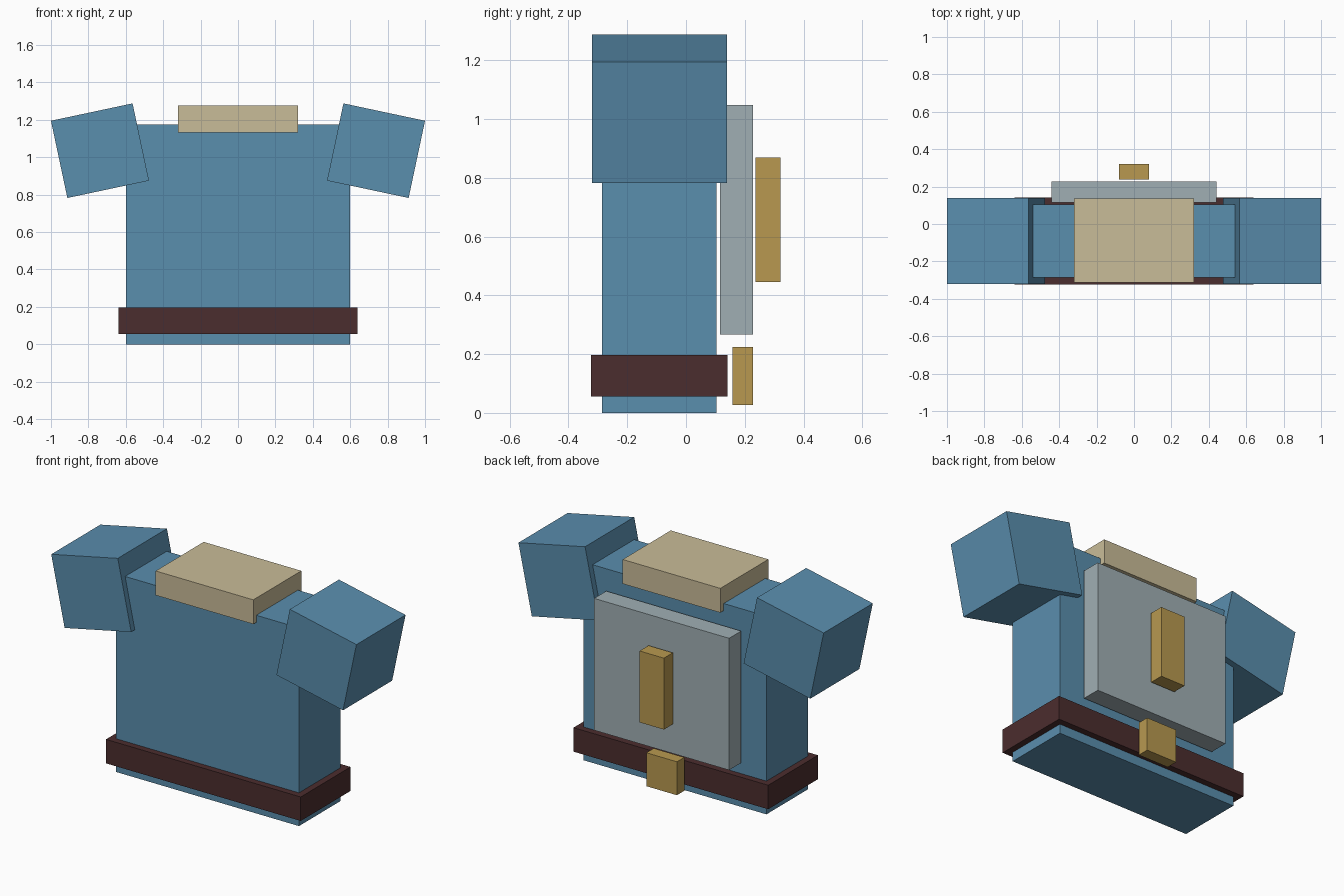
import bpy
import math
from mathutils import Matrix, Vector
import bmesh

cube = bpy.data.objects.get("Cube")
if cube:
    bpy.data.objects.remove(cube, do_unlink=True)


def material(name, rgb):
    # convert 0-255 display values to linear
    lin = [((c / 255 + 0.055) / 1.055) ** 2.4 for c in rgb]
    mat = bpy.data.materials.new(name)
    mat.use_nodes = True
    mat.diffuse_color = (*lin, 1)
    mat.node_tree.nodes["Principled BSDF"].inputs["Base Color"].default_value = (*lin, 1)
    return mat


blue = material("cloth blue", (90, 142, 174))
maroon = material("belt maroon", (75, 45, 46))
tan = material("collar tan", (201, 188, 152))
grey = material("plate grey", (160, 175, 180))
gold = material("gold", (184, 153, 80))


def box(name, mat, x, y, z, tilt=0.0):
    """Box spanning the (min, max) ranges, turned about its centre on the y axis."""
    spans = (x, y, z)
    size = Vector([b - a for a, b in spans])
    centre = Vector([(a + b) / 2 for a, b in spans])
    bm = bmesh.new()
    bmesh.ops.create_cube(bm, size=1, matrix=Matrix.Diagonal((*size, 1)))
    mesh = bpy.data.meshes.new(name)
    bm.to_mesh(mesh)
    bm.free()
    mesh.materials.append(mat)
    obj = bpy.data.objects.new(name, mesh)
    obj.location = centre
    obj.rotation_euler.y = tilt
    bpy.context.collection.objects.link(obj)
    return obj


# Torso, belt and collar
box("torso", blue, (-0.6, 0.6), (-0.286, 0.104), (0, 1.174))
box("belt", maroon, (-0.638, 0.638), (-0.324, 0.142), (0.055, 0.197))
box("collar", tan, (-0.32, 0.32), (-0.314, 0.136), (1.132, 1.276))

# Sleeves, sloping down and outward
for side, sign in (("left", 1), ("right", -1)):
    cx, cz, w, h = sign * 0.738, 1.035, 0.223, 0.211
    box(side + "_sleeve", blue, (cx - w, cx + w), (-0.32, 0.14),
        (cz - h, cz + h), sign * math.radians(12))

# Back plate, its badge, and the rear buckle
box("back_plate", grey, (-0.442, 0.442), (0.115, 0.228), (0.267, 1.048))
box("badge", gold, (-0.08, 0.08), (0.237, 0.321), (0.446, 0.869))
box("buckle", gold, (-0.1, 0.1), (0.159, 0.228), (0.027, 0.225))
